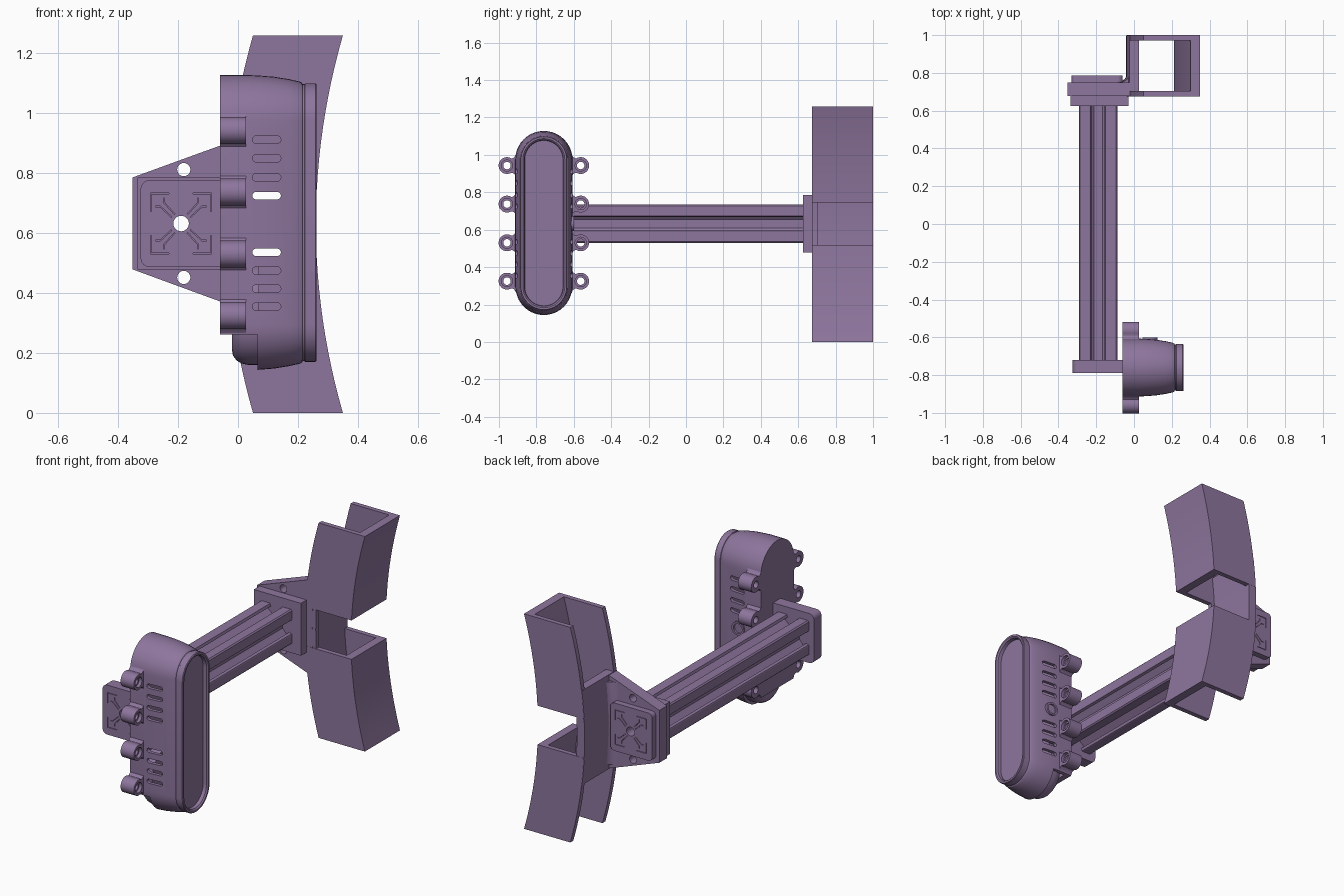
import bpy, bmesh
from math import sin, cos, pi, radians

if "Cube" in bpy.data.objects:
    bpy.data.objects.remove(bpy.data.objects["Cube"])

mat = bpy.data.materials.new("purple_plastic")
mat.diffuse_color = (0.27, 0.18, 0.34, 1)
mat.use_nodes = True
mat.node_tree.nodes["Principled BSDF"].inputs["Base Color"].default_value = mat.diffuse_color


def loft(name, *solids, smooth=False):
    """Each solid is a list of rings (3D point lists) skinned and capped at both ends."""
    bm = bmesh.new()
    for rings in solids:
        vs = [[bm.verts.new(p) for p in ring] for ring in rings]
        n = len(vs[0])
        for a, b in zip(vs, vs[1:]):
            for i in range(n):
                bm.faces.new((a[i], a[(i + 1) % n], b[(i + 1) % n], b[i]))
        bm.faces.new(vs[0][::-1])
        bm.faces.new(vs[-1])
    bmesh.ops.recalc_face_normals(bm, faces=bm.faces)
    me = bpy.data.meshes.new(name)
    bm.to_mesh(me)
    bm.free()
    ob = bpy.data.objects.new(name, me)
    bpy.context.collection.objects.link(ob)
    me.materials.append(mat)
    if smooth:
        smooth_shade(ob)
    return ob


def activate(ob):
    bpy.ops.object.select_all(action='DESELECT')
    ob.select_set(True)
    bpy.context.view_layer.objects.active = ob


def smooth_shade(ob):
    activate(ob)
    bpy.ops.object.shade_smooth_by_angle(angle=radians(30))


def cut(ob, *solids):
    cutter = loft("cutter", *solids)
    cutter.hide_render = True
    mod = ob.modifiers.new("cut", 'BOOLEAN')
    mod.operation, mod.solver, mod.object = 'DIFFERENCE', 'EXACT', cutter
    activate(ob)
    bpy.ops.object.modifier_apply(modifier=mod.name)
    bpy.data.objects.remove(cutter)


def along_y(pts, y0, y1):
    return [[(x, y, z) for x, z in pts] for y in (y0, y1)]


def along_x(pts, x0, x1):
    return [[(x, y, z) for y, z in pts] for x in (x0, x1)]


def circle(a, b, r, n=24):
    return [(a + r * cos(2 * pi * i / n), b + r * sin(2 * pi * i / n)) for i in range(n)]


def rect(x0, x1, z0, z1):
    return [(x0, z0), (x1, z0), (x1, z1), (x0, z1)]


def round_rect(x0, x1, z0, z1, r, left_only=False, n=6):
    pts = []
    for k, (cx, cz) in enumerate(((x1 - r, z1 - r), (x0 + r, z1 - r), (x0 + r, z0 + r), (x1 - r, z0 + r))):
        if left_only and k in (0, 3):
            pts.append((x1, z1 if k == 0 else z0))
            continue
        for i in range(n + 1):
            a = pi / 2 * (k + i / n)
            pts.append((cx + r * cos(a), cz + r * sin(a)))
    return pts


def pill(x, r, cz=0.635, h=0.34, cy=-0.76, n=20):
    """Upright stadium ring in the plane of the given x."""
    ring = []
    for s in (0, 1):
        for i in range(n + 1):
            a = pi * (s + i / n)
            ring.append((x, cy + r * cos(a), cz + (h, -h)[s] + r * sin(a)))
    return ring


CX, CZ = -0.19, 0.632          # axis of the rail
BORE = along_y(circle(CX, CZ, 0.026), -1.2, 1.2)


def end_marks(y0, y1):
    """Thin grooves echoing the rail section."""
    out, w = [], 0.003
    for sx in (-1, 1):
        for sz in (-1, 1):
            place = lambda pts: along_y([(CX + sx * u, CZ + sz * v) for u, v in pts], y0, y1)
            out.append(place([(.102, .102), (.102, .04), (.102 - w, .04), (.102 - w, .102 - w), (.04, .102 - w), (.04, .102)]))
            for f in (lambda u, v: (u, v), lambda u, v: (v, u)):
                out.append(place([f(*p) for p in ((.032, .02), (.07, .055), (.085, .055), (.085, .055 + w), (.069, .055 + w), (.032, .024))]))
    return out


# Lamp pod: tapering shell, rim and recessed front panel
shell = [(-.06, .153), (.03, .153), (.07, .151), (.12, .147), (.17, .139), (.205, .131), (.213, .127),
         (.216, .122), (.222, .122), (.224, .125), (.258, .125), (.262, .122), (.262, .112), (.255, .104), (.235, .102)]
pod = loft("pod_shell", [pill(x, r) for x, r in shell])
cut(pod, [pill(-.025, .133), pill(.07, .131), pill(.12, .127), pill(.17, .119), pill(.2, .11), pill(.222, .095)])
cut(pod, along_y(rect(-.1, .065, .1, .262), -1, -.5))
# Vent slots through both sides
cut(pod, *[along_y(round_rect(.048, .143, z - .0125, z + .0125, .0124), -1.1, -.4)
           for z in (.355, .415, .475, .536, .725, .786, .85, .912)])
smooth_shade(pod)

# Rounded bulge under the back plate
loft("lower_bulge", [pill(x, r, .33, .035) for x, r in
                     ((-.02, .085), (-.017, .103), (-.005, .12), (.012, .13), (.035, .135), (.07, .135))], smooth=True)

# Screw ears on both sides
ear_pts = [(.138, -.064), (.15, -.058), (.158, -.045), (.168, -.039)]
arc = [(.197 + .045 * cos(radians(a)), .045 * sin(radians(a))) for a in range(-120, 121, 12)]
ear_pts += arc + [(u, -v) for u, v in reversed(ear_pts)]
ears, holes, bores = [], [], []
for side in (-1, 1):
    for z in (.325, .53, .737, .943):
        flip = [(-.76 + side * u, z + v) for u, v in ear_pts]
        ears.append(along_x(flip, -.06, .026))
        holes.append(along_x(circle(-.76 + side * .197, z, .02), -.1, .1))
        bores.append(along_x(circle(-.76 + side * .197, z, .03), .008, .1))
ear = loft("screw_ears", *ears)
cut(ear, *holes)
cut(ear, *bores)
smooth_shade(ear)

# Cable port on the rail side of the pod
port = loft("cable_port", along_y(circle(.085, .632, .04), -.64, -.6))
cut(port, along_y(circle(.085, .632, .028), -.612, -.5))
cut(port, along_y(circle(.085, .632, .014), -.7, -.5))
smooth_shade(port)

# Mount plate between pod and rail
plate = loft("pod_mount_plate", along_y(round_rect(-.325, -.055, .487, .777, .03, True), -.79, -.72))
cut(plate, BORE)
cut(plate, *end_marks(-.8, -.784))

# Slotted rail: one quadrant half of the section, mirrored and turned
half = [(.042, .022), (.07, .055), (.085, .055), (.085, .035), (.1, .04), (.102, .045), (.102, .095)]
quad = half + [(v, u) for u, v in reversed(half)]
section = []
for k in range(4):
    c, s = ((1, 0), (0, 1), (-1, 0), (0, -1))[k]
    section += [(CX + u * c - v * s, CZ + u * s + v * c) for u, v in quad]
rail = loft("slotted_rail", along_y(section, -.725, .63))
cut(rail, BORE)

# Bracket: socket block, trapezoid web and back plate
block = loft("socket_block", along_y(rect(-.335, -.03, .479, .786), .625, .68))
web = loft("bracket_web", along_y([(-.352, .479), (-.352, .786), (-.06, .892), (-.015, .908), (-.015, .356), (-.06, .372)], .678, .75))
back = loft("bracket_back_plate", along_y(round_rect(-.33, -.06, .492, .772, .025), .748, .785))
for ob in (block, web, back):
    cut(ob, BORE)
cut(web, *[along_y(circle(-.181, z, .022), .6, .9) for z in (.452, .812)])
cut(back, *end_marks(.779, .8))


def bowed(name, section, z0, z1, n=10):
    """Sweep an xy section upward along the bowed path."""
    zs = [z0 + (z1 - z0) * i / n for i in range(n + 1)]
    return loft(name, [[(x + .09 * ((z - .63) / .63) ** 2, y, z) for x, y in section] for z in zs], smooth=True)


# Bowed channel: two U shaped halves joined by a plate
u_section = [(-.04, .675), (.26, .675), (.26, 1), (-.04, 1), (-.04, .972), (.21, .972), (.21, .703), (-.04, .703)]
bowed("channel_lower", u_section, 0, .517)
bowed("channel_upper", u_section, .745, 1.26)
bowed("channel_link_plate", [(-.042, .676), (.008, .676), (.008, .999), (-.042, .999)], .356, .908)
bowed("link_front_lip", [(0, .677), (.03, .677), (.03, .703), (0, .703)], .5, .76)
# Curved fillet where the web meets the link plate
fil = [(-.09 + .055 * sin(a), .805 - .055 * cos(a)) for a in [pi / 2 * i / 6 for i in range(7)]]
bowed("web_fillet", fil + [(-.02, .805), (-.02, .74), (-.09, .74)], .39, .875)
